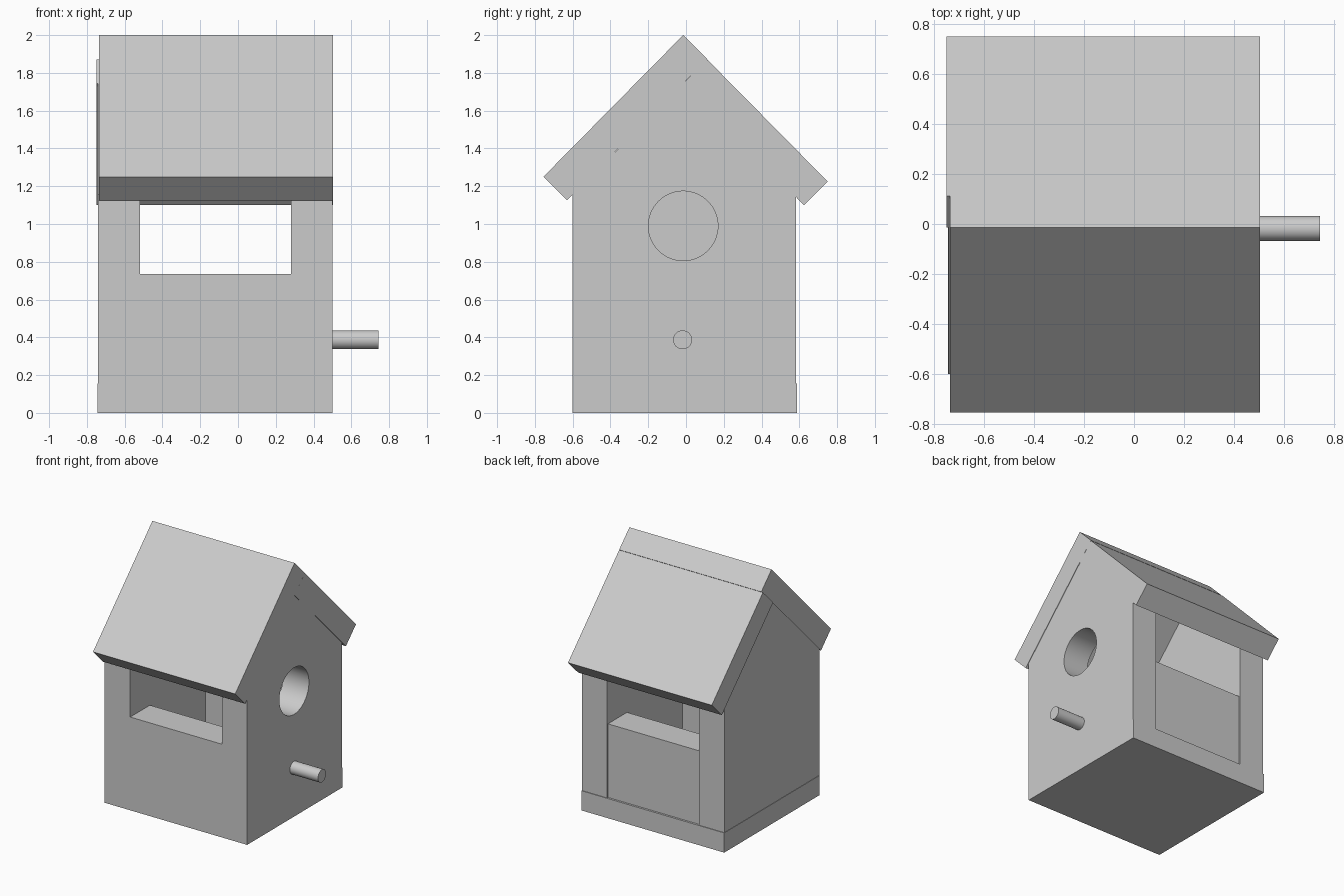
import bpy, bmesh, math

if "Cube" in bpy.data.objects:
    bpy.data.objects.remove(bpy.data.objects["Cube"])


def prism(name, profile, x0, x1):
    """Extrude a closed (y, z) profile along x."""
    bm = bmesh.new()
    face = bm.faces.new([bm.verts.new((x0, y, z)) for y, z in profile])
    ext = bmesh.ops.extrude_face_region(bm, geom=[face])
    verts = [v for v in ext["geom"] if isinstance(v, bmesh.types.BMVert)]
    bmesh.ops.translate(bm, vec=(x1 - x0, 0, 0), verts=verts)
    bmesh.ops.recalc_face_normals(bm, faces=bm.faces)
    mesh = bpy.data.meshes.new(name)
    bm.to_mesh(mesh)
    bm.free()
    obj = bpy.data.objects.new(name, mesh)
    bpy.context.collection.objects.link(obj)
    return obj


def box(name, x0, x1, y0, y1, z0, z1):
    return prism(name, [(y0, z0), (y1, z0), (y1, z1), (y0, z1)], x0, x1)


def rod(name, x0, x1, y, z, radius, sides):
    """Cylinder lying along x."""
    bpy.ops.mesh.primitive_cylinder_add(
        vertices=sides, radius=radius, depth=x1 - x0,
        location=((x0 + x1) / 2, y, z), rotation=(0, math.pi / 2, 0))
    obj = bpy.context.object
    obj.name = name
    return obj


def smooth(obj):
    bpy.ops.object.select_all(action='DESELECT')
    obj.select_set(True)
    bpy.context.view_layer.objects.active = obj
    bpy.ops.object.shade_smooth_by_angle(angle=math.radians(30))


BASE_TOP = 0.155
SILL = 0.735
RIDGE_Y = -0.015

# Floor board
box("base", -0.745, 0.5, -0.6, 0.588, 0, BASE_TOP)

# Thick gabled end walls, reaching the underside of the roof
gable = [(-0.6, BASE_TOP), (0.583, BASE_TOP), (0.583, 1.145),
         (RIDGE_Y, 1.745), (-0.6, 1.155)]
prism("left_wall", gable, -0.742, -0.52)
right_wall = prism("right_wall", gable, 0.28, 0.5)

# Low front and back boards between the end walls, open above
box("front_wall", -0.52, 0.28, -0.6, -0.355, BASE_TOP, SILL)
box("back_wall", -0.52, 0.28, 0.335, 0.572, BASE_TOP, SILL)

# Round entrance hole through the right wall
cutter = rod("entrance_cutter", 0.1, 0.7, RIDGE_Y, 0.99, 0.184, 64)
cutter.hide_render = True
cut = right_wall.modifiers.new("entrance", 'BOOLEAN')
cut.operation = 'DIFFERENCE'
cut.solver = 'EXACT'
cut.object = cutter
bpy.context.view_layer.objects.active = right_wall
bpy.ops.object.modifier_apply(modifier=cut.name)
bpy.data.objects.remove(cutter)
smooth(right_wall)

# Perch
smooth(rod("perch", 0.48, 0.745, -0.018, 0.387, 0.05, 32))

# Roof boards, butt-jointed at the ridge: the front one laps over the back one
prism("front_roof", [(-0.755, 1.25), (RIDGE_Y, 2.0), (0.113, 1.872),
                     (RIDGE_Y, 1.745), (-0.63, 1.125)], -0.736, 0.504)
prism("back_roof", [(0.113, 1.87), (0.75, 1.225), (0.625, 1.1),
                    (RIDGE_Y, 1.745)], -0.75, 0.504)
